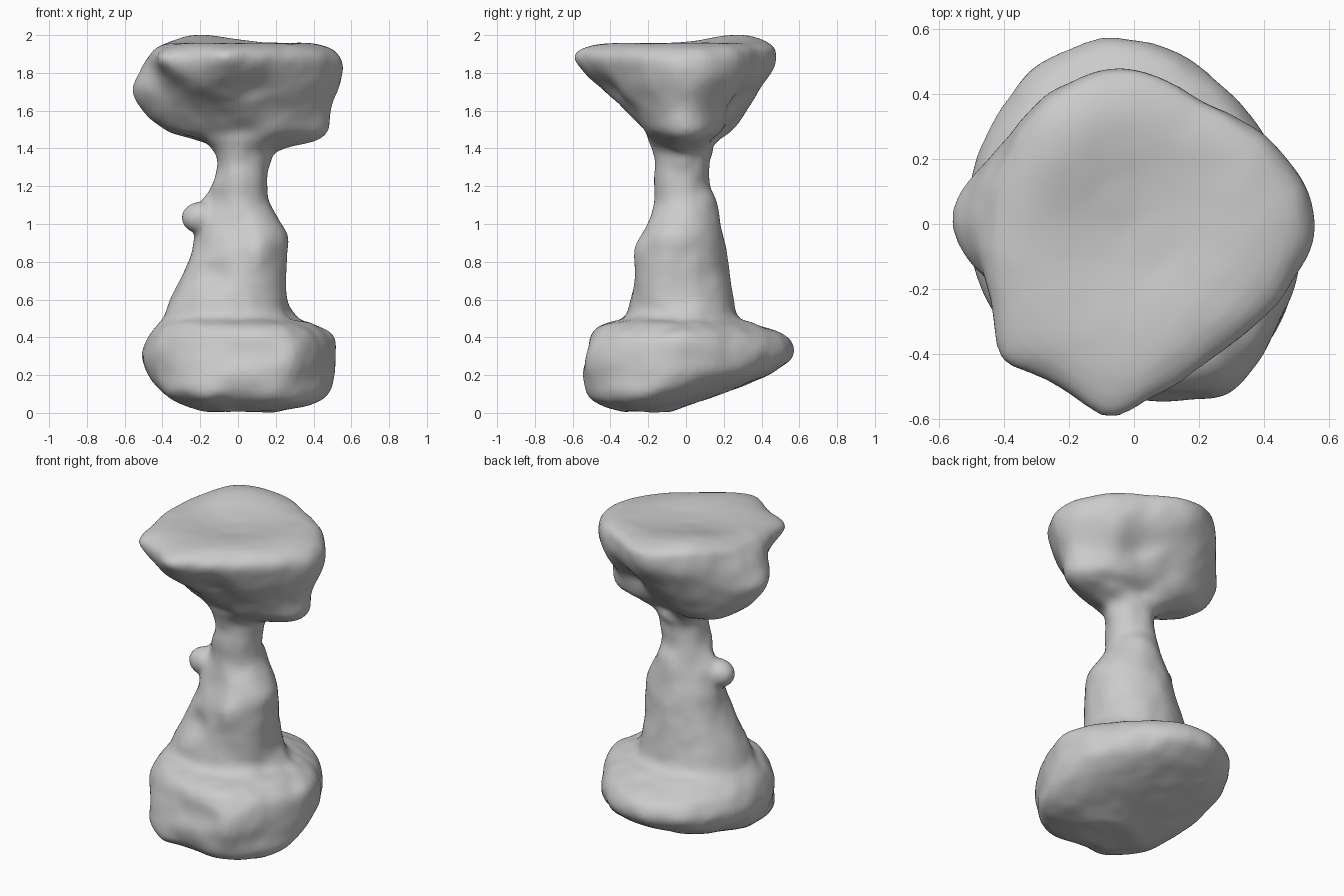
import bpy, bmesh, math
from mathutils import Vector, Matrix, noise

# Cross-sections: z, centre y, then 12 radii every 30 degrees from +x towards +y
BASE = [
    (0.00, -.20, .20, .17, .14, .12, .12, .14, .17, .15, .16, .13, .16, .20),
    (0.04, -.20, .40, .31, .26, .24, .24, .27, .30, .30, .28, .25, .31, .37),
    (0.10, -.15, .48, .43, .39, .36, .39, .40, .40, .41, .41, .37, .42, .46),
    (0.20, -.05, .51, .49, .49, .50, .52, .50, .48, .47, .49, .49, .53, .51),
    (0.30, 0, .515, .48, .51, .565, .57, .53, .51, .51, .51, .51, .58, .53),
    (0.40, 0, .50, .45, .47, .53, .53, .49, .47, .48, .48, .49, .55, .50),
    (0.46, 0, .41, .37, .36, .38, .39, .41, .42, .43, .44, .44, .48, .43),
    (0.50, 0, .32, .29, .28, .28, .30, .36, .39, .39, .35, .32, .33, .31),
]
COLUMN = [
    (0.60, 0, .255, .25, .25, .25, .27, .32, .355, .35, .32, .29, .29, .28),
    (0.80, 0, .255, .235, .22, .22, .23, .25, .26, .26, .26, .25, .28, .28),
    (0.95, 0, .255, .225, .20, .195, .20, .21, .22, .21, .20, .20, .24, .27),
    (1.10, 0, .17, .165, .165, .165, .155, .155, .16, .145, .155, .17, .175, .17),
    (1.20, 0, .155, .14, .13, .125, .125, .13, .13, .14, .155, .165, .165, .16),
    (1.31, 0, .17, .15, .13, .125, .115, .11, .105, .12, .145, .165, .165, .165),
    (1.38, 0, .21, .18, .15, .14, .14, .13, .13, .14, .16, .18, .18, .18),
]
CAP = [
    (1.435, 0, .42, .25, .15, .15, .20, .24, .20, .19, .18, .20, .22, .27),
    (1.49, 0, .48, .34, .22, .20, .29, .38, .38, .27, .21, .22, .26, .35),
    (1.60, 0, .49, .39, .31, .31, .37, .44, .51, .38, .32, .33, .33, .41),
    (1.70, 0, .53, .45, .38, .385, .43, .47, .56, .44, .43, .43, .41, .46),
    (1.80, 0, .56, .49, .43, .455, .475, .47, .52, .47, .51, .52, .46, .49),
    (1.88, 0, .54, .49, .43, .47, .475, .45, .47, .49, .53, .54, .475, .495),
    (1.93, 0, .47, .45, .41, .44, .45, .41, .42, .44, .48, .49, .42, .44),
    (1.95, 0, .35, .34, .31, .33, .34, .31, .32, .33, .37, .37, .31, .32),
    (1.935, 0) + (.15,) * 12,
]
# Local swellings and dents: position, reach, push
LUMPS = [
    ((-.08, -.55, 1.89), .10, (0, -.05, 0)),      # prow of the cap
    ((-.38, -.36, 1.86), .10, (-.05, -.05, 0)),   # front left corner of the cap
    ((-.20, -.42, 1.76), .14, (0, -.03, 0)),      # lobe under the prow
    ((.08, -.40, 1.72), .09, (-.01, .04, 0)),     # hollow beside the prow
    ((-.20, .28, 1.95), .22, (0, 0, .045)),       # raised back rim
    ((.19, .28, 1.65), .10, (-.03, -.05, 0)),     # groove at the back of the cap
    ((.27, -.50, .24), .09, (.005, -.015, 0)),    # front right corner of the base
    ((.17, -.50, .30), .05, (0, .02, 0)),         # nick in the base front
    ((-.14, -.25, .72), .09, (.01, .04, 0)),      # hollow left of the column face
    ((.10, -.25, .87), .10, (0, -.035, 0)),       # column face ridge
    ((-.17, -.04, 1.06), .10, (-.06, 0, 0)),      # root of the side knob
]


def spline(p, t):
    a, b, c, d = p
    return b + .5 * t * (c - a + t * (2*a - 5*b + 4*c - d + t * (3*(b - c) + d - a)))


def rows_between(rows, steps):
    out, n = [], len(rows)
    for i in range(n - 1):
        q = [rows[min(max(i + k, 0), n - 1)] for k in (-1, 0, 1, 2)]
        for s in range(steps):
            out.append([spline(p, s / steps) for p in zip(*q)])
    return out + [list(rows[-1])]


def ring(row, sides):
    z, cy, r = row[0], row[1], row[2:]
    pts = []
    for k in range(sides):
        f = k / sides * 12
        i = int(f)
        rad = spline([r[(i + j) % 12] for j in (-1, 0, 1, 2)], f - i)
        a = math.tau * k / sides
        pts.append(Vector((rad * math.cos(a), cy + rad * math.sin(a), z)))
    return pts


# Lofted rock body
bm = bmesh.new()
SIDES = 72
loops = [[bm.verts.new(p) for p in ring(row, SIDES)]
         for row in rows_between(BASE + COLUMN + CAP, 5)]
for lo, hi in zip(loops, loops[1:]):
    for k in range(SIDES):
        m = (k + 1) % SIDES
        bm.faces.new((lo[k], lo[m], hi[m], hi[k]))
for loop, z, y, flip in ((loops[0], 0, -.2, True), (loops[-1], 1.93, 0, False)):
    tip = bm.verts.new((0, y, z))
    for k in range(SIDES):
        a, b = loop[k], loop[(k + 1) % SIDES]
        bm.faces.new((b, a, tip) if flip else (a, b, tip))

# Weathered lumps and fine roughness
for v in bm.verts:
    p = v.co.copy()
    for pos, reach, push in LUMPS:
        v.co += Vector(push) * math.exp(-((p - Vector(pos)).length / reach) ** 2)
    rough = noise.noise_vector(p * 5) * .006 + noise.noise_vector(p * 11) * .007
    v.co += rough * (.4 if p.z > 1.92 else 1)

# Rounded tip of the side knob
bmesh.ops.create_icosphere(bm, subdivisions=4, radius=1,
                           matrix=Matrix.Translation((-.195, -.04, 1.025))
                           @ Matrix.Diagonal((.105, .085, .085, 1)))
low = min(v.co.z for v in bm.verts)
bmesh.ops.translate(bm, verts=bm.verts, vec=(0, 0, -low))
mesh = bpy.data.meshes.new("rock_pillar")
bm.to_mesh(mesh)
bm.free()
rock = bpy.data.objects.new("rock_pillar", mesh)
bpy.context.collection.objects.link(rock)

# Fuse everything into one smooth skin
remesh = rock.modifiers.new("fuse", 'REMESH')
remesh.mode = 'VOXEL'
remesh.voxel_size = .015
remesh.use_smooth_shade = True
soft = rock.modifiers.new("soften", 'SMOOTH')
soft.factor = .5
soft.iterations = 7
